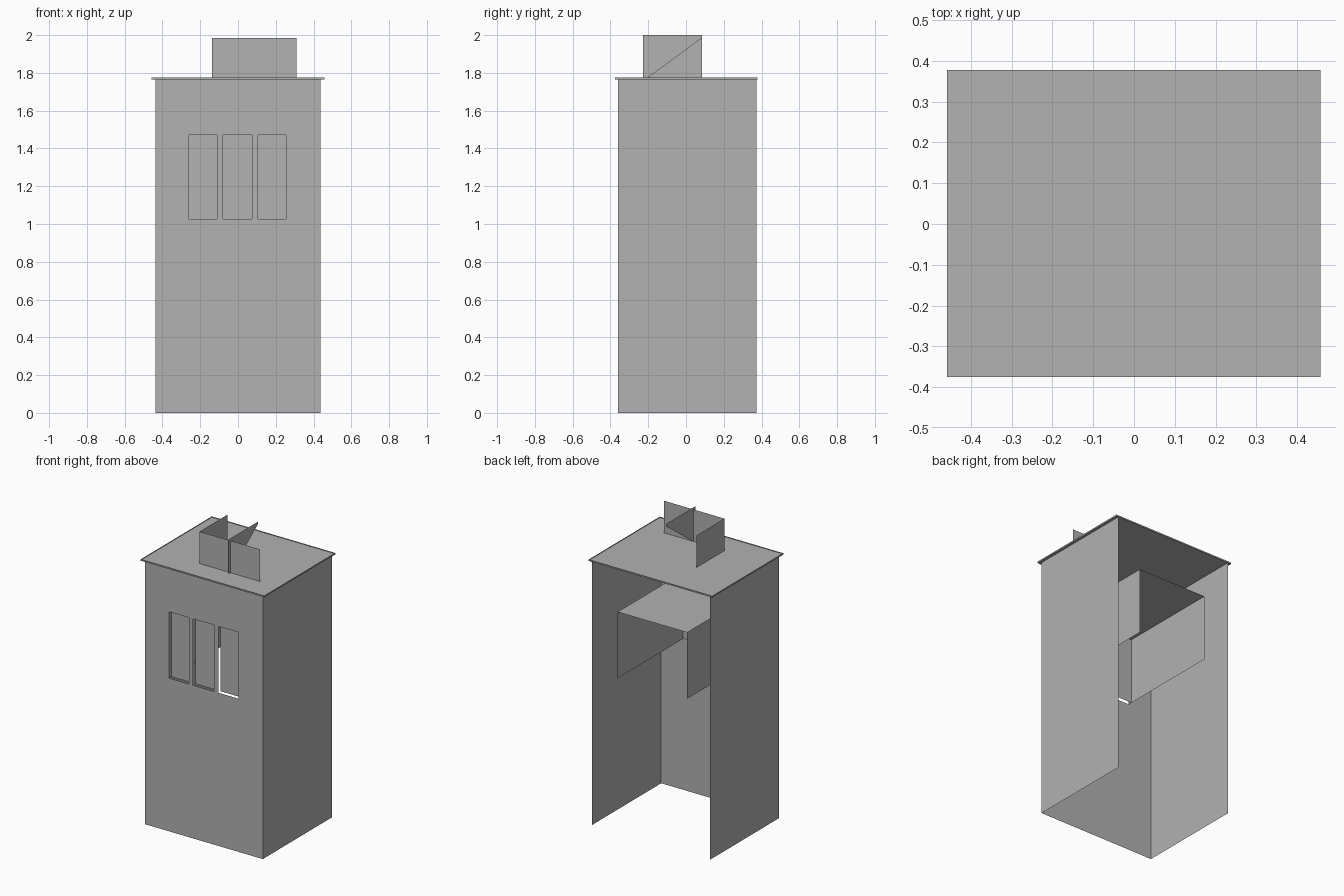
import bpy
import bmesh

cube = bpy.data.objects.get("Cube")
if cube:
    bpy.data.objects.remove(cube, do_unlink=True)

grey = bpy.data.materials.new("plain_grey")
grey.use_nodes = True
grey.diffuse_color = (0.445, 0.445, 0.445, 1)
grey.node_tree.nodes["Principled BSDF"].inputs["Base Color"].default_value = grey.diffuse_color


def sheet(name, polygons):
    """Make one flat-faced object from a list of polygons."""
    bm = bmesh.new()
    for points in polygons:
        bm.faces.new([bm.verts.new(p) for p in points])
    bmesh.ops.remove_doubles(bm, verts=bm.verts, dist=0.0005)
    mesh = bpy.data.meshes.new(name)
    bm.to_mesh(mesh)
    bm.free()
    mesh.materials.append(grey)
    obj = bpy.data.objects.new(name, mesh)
    bpy.context.collection.objects.link(obj)
    return obj


def facing_y(y, x0, x1, z0, z1):
    return [(x0, y, z0), (x1, y, z0), (x1, y, z1), (x0, y, z1)]


def facing_x(x, y0, y1, z0, z1):
    return [(x, y0, z0), (x, y1, z0), (x, y1, z1), (x, y0, z1)]


def facing_z(z, x0, x1, y0, y1):
    return [(x0, y0, z), (x1, y0, z), (x1, y1, z), (x0, y1, z)]


# Main dimensions
left, right = 0.436, -0.438
front, back = -0.36, 0.372
eaves = 1.77
sill, head = 1.027, 1.472
windows = [(-0.26, -0.11), (-0.08, 0.073), (0.106, 0.255)]

# Front wall with three openings
xs = [right] + [x for w in windows for x in w] + [left]
zs = [0, sill, head, eaves]
cells = []
for i in range(len(xs) - 1):
    for j in range(len(zs) - 1):
        if not (j == 1 and i % 2 == 1):
            cells.append(facing_y(front, xs[i], xs[i + 1], zs[j], zs[j + 1]))
sheet("front_wall", cells)

# Side walls, the back is open
sheet("left_wall", [facing_x(left, front, back, 0, eaves)])
sheet("right_wall", [facing_x(right, front, back, 0, eaves)])

# Window panes set a little behind the wall
for n, (x0, x1) in enumerate(windows):
    sheet(f"window_pane_{n + 1}", [facing_y(front + 0.025, x0, x1, sill, head)])

# Inner box behind the windows: two sides and a top
bx0, bx1, box_back = windows[0][0], windows[-1][1], 0.36
sheet("inner_box", [
    facing_x(bx0, front, box_back, sill, head),
    facing_x(bx1, front, box_back, sill, head),
    facing_z(head, bx0, bx1, front, box_back),
])

# Overhanging roof with a shallow rim
rx0, rx1, ry0, ry1 = -0.459, 0.457, -0.375, 0.378
z0, z1 = eaves - 0.004, eaves + 0.006
sheet("roof", [facing_z(eaves, rx0, rx1, ry0, ry1)])
sheet("roof_rim", [facing_y(y, rx0, rx1, z0, z1) for y in (ry0, ry1)]
      + [facing_x(x, ry0, ry1, z0, z1) for x in (rx0, rx1)])

# Rooftop screens
top, screen_y, screen_back = 1.985, -0.21, 0.085
sheet("rooftop_front_screen", [facing_y(screen_y, -0.138, 0.31, eaves, top)])
sheet("rooftop_side_screen", [facing_x(-0.138, screen_y, screen_back, eaves, top)])

# Rooftop triangular fin
profile = [(-0.228, eaves), (-0.228, 2), (screen_back, 2), (screen_back, top), (-0.208, eaves)]
sheet("rooftop_fin", [[(0.09, y, z) for y, z in profile]])
